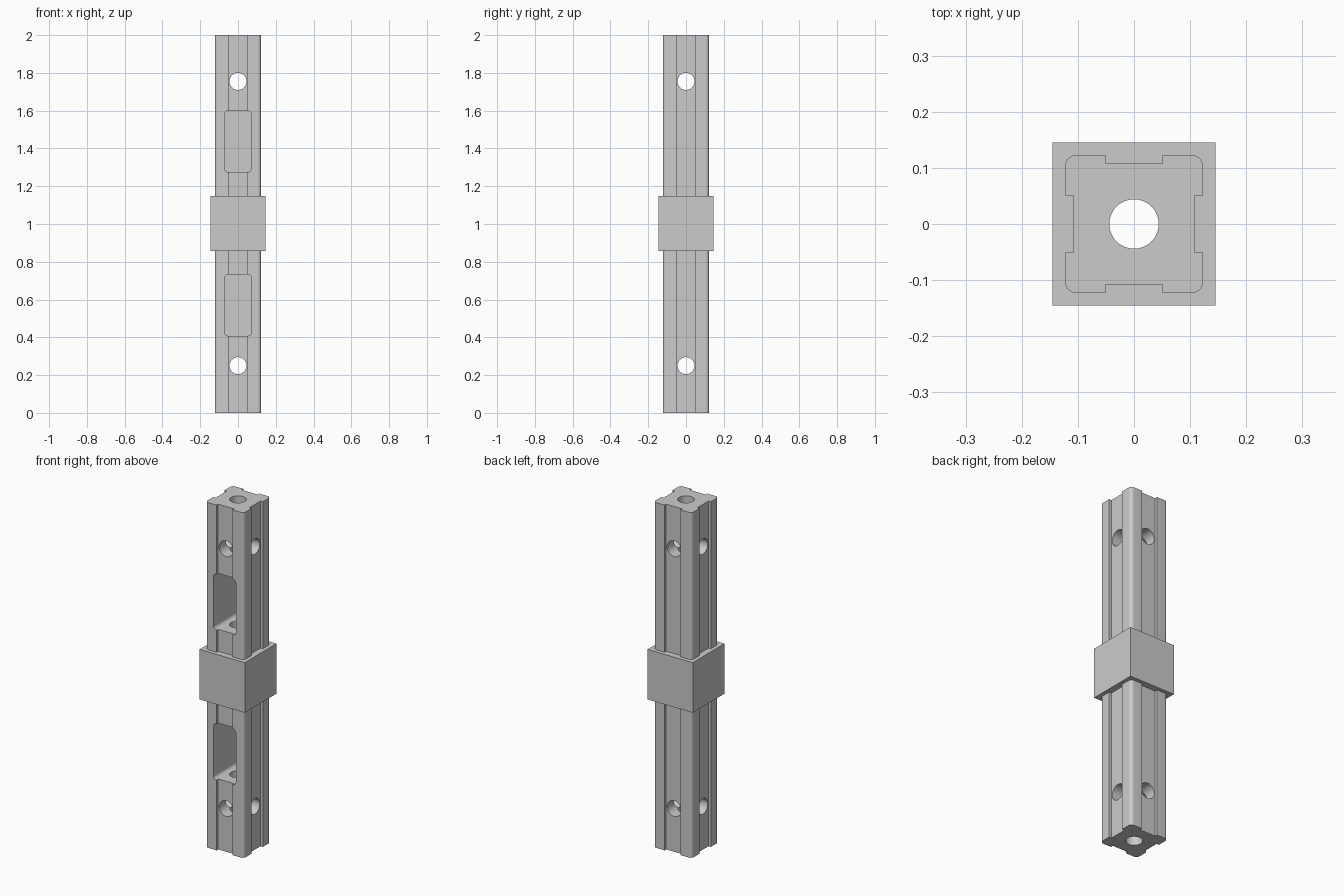
import bpy, bmesh, math
from mathutils import Matrix

if "Cube" in bpy.data.objects:
    bpy.data.objects.remove(bpy.data.objects["Cube"])


def prism(name, pts, lo, hi, rot=None, loc=(0, 0, 0)):
    """Extrude a closed XY outline from z=lo to z=hi, then rotate and move it."""
    bm = bmesh.new()
    face = bm.faces.new([bm.verts.new((x, y, lo)) for x, y in pts])
    ext = bmesh.ops.extrude_face_region(bm, geom=[face])
    verts = [v for v in ext["geom"] if isinstance(v, bmesh.types.BMVert)]
    bmesh.ops.translate(bm, verts=verts, vec=(0, 0, hi - lo))
    bmesh.ops.recalc_face_normals(bm, faces=bm.faces)
    m = Matrix.Translation(loc)
    if rot:
        m = m @ Matrix.Rotation(math.pi / 2, 4, rot)
    bm.transform(m)
    mesh = bpy.data.meshes.new(name)
    bm.to_mesh(mesh)
    bm.free()
    obj = bpy.data.objects.new(name, mesh)
    bpy.context.collection.objects.link(obj)
    return obj


def arc(cx, cy, r, start, sweep, n):
    return [(cx + r * math.cos(start + sweep * i / n),
             cy + r * math.sin(start + sweep * i / n)) for i in range(n)]


def circle(r, n=48):
    return arc(0, 0, r, 0, 2 * math.pi, n)


def rounded_rect(hx, hy, r, n=6):
    pts = []
    for k, (sx, sy) in enumerate([(1, 1), (-1, 1), (-1, -1), (1, -1)]):
        a = k * math.pi / 2
        pts += arc(sx * (hx - r), sy * (hy - r), r, a, math.pi / 2, n)
        pts.append((sx * (hx - r) + r * math.cos(a + math.pi / 2),
                    sy * (hy - r) + r * math.sin(a + math.pi / 2)))
    return pts


def grooved_square(h, r, groove, depth, n=6):
    """Rounded square with a shallow groove in the middle of each side."""
    quarter = [(h, -groove), (h - depth, -groove), (h - depth, groove), (h, groove)]
    quarter += arc(h - r, h - r, r, 0, math.pi / 2, n) + [(h - r, h)]
    pts = []
    for k in range(4):
        c, s = round(math.cos(k * math.pi / 2)), round(math.sin(k * math.pi / 2))
        pts += [(c * x - s * y, s * x + c * y) for x, y in quarter]
    return pts


def combine(target, other, operation):
    mod = target.modifiers.new("combine", "BOOLEAN")
    mod.operation = operation
    mod.solver = "EXACT"
    mod.object = other
    bpy.context.view_layer.objects.active = target
    bpy.ops.object.modifier_apply(modifier=mod.name)
    bpy.data.objects.remove(other, do_unlink=True)


# Grooved bar with the square collar in the middle
bar = prism("grooved_bar_with_collar", grooved_square(0.123, 0.02, 0.051, 0.015), 0, 2)
c = 0.145
collar = prism("collar", [(-c, -c), (c, -c), (c, c), (-c, c)], 0.858, 1.148)
combine(bar, collar, "UNION")

# Bore along the whole length
combine(bar, prism("bore", circle(0.044), -0.1, 2.1), "DIFFERENCE")

# Deep access pockets, open to the front only
for z in (0.57, 1.437):
    pocket = prism("pocket", rounded_rect(0.072, 0.162, 0.02), -0.092, 0.3, "X", (0, 0, z))
    combine(bar, pocket, "DIFFERENCE")

# Cross holes near both ends, through both directions
for z in (0.25, 1.755):
    for axis in "XY":
        hole = prism("cross_hole", circle(0.045), -0.3, 0.3, axis, (0, 0, z))
        combine(bar, hole, "DIFFERENCE")

# Smooth round walls, sharp edges elsewhere
bpy.ops.object.select_all(action="DESELECT")
bar.select_set(True)
bpy.context.view_layer.objects.active = bar
bpy.ops.object.shade_smooth_by_angle(angle=math.radians(30))
